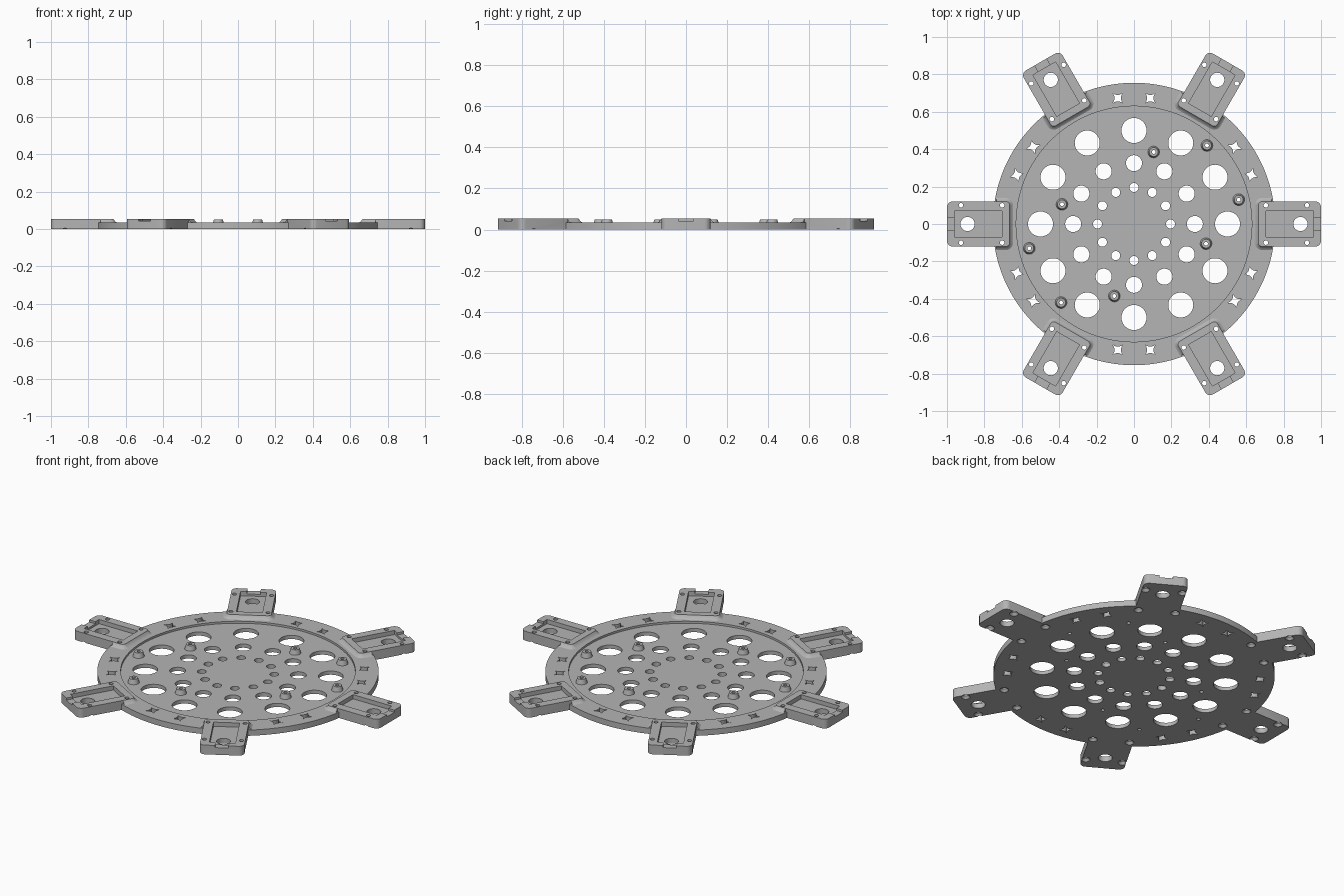
import bpy, bmesh
from math import sin, cos, pi, radians
from mathutils import Matrix, Vector

if "Cube" in bpy.data.objects:
    bpy.data.objects.remove(bpy.data.objects["Cube"])

DISC_R, RIM_R = 0.755, 0.63
FLOOR_Z, RIM_Z, ARM_Z = 0.022, 0.034, 0.055
ARM_ANGLES = [radians(60 * k) for k in range(6)]

grey = bpy.data.materials.new("grey plastic")
grey.use_nodes = True
grey.diffuse_color = (0.46, 0.46, 0.46, 1)
grey.node_tree.nodes["Principled BSDF"].inputs["Base Color"].default_value = grey.diffuse_color


def turn(angle):
    return Matrix.Rotation(angle, 4, 'Z')


def circle(r, n=32):
    return [(r * cos(2 * pi * i / n), r * sin(2 * pi * i / n)) for i in range(n)]


def rounded_rect(x0, x1, y, r0, r1, steps=6):
    """Rectangle with radius r0 on the low-x corners and r1 on the high-x ones."""
    pts = []
    corners = [(x1, y, r1, -1, -1), (x0, y, r0, 1, -1), (x0, -y, r0, 1, 1), (x1, -y, r1, -1, 1)]
    for q, (cx, cy, r, sx, sy) in enumerate(corners):
        for i in range(steps + 1):
            a = (q + i / steps) * pi / 2
            pts.append((cx + r * (sx + cos(a)), cy + r * (sy + sin(a))))
    return pts


def star(s, dip, steps=6):
    """Square with four inward-curving sides."""
    pts = []
    for q in range(4):
        for i in range(steps):
            t = 2 * i / steps - 1
            p = turn(q * pi / 2) @ Vector((s - dip * (1 - t * t), s * t, 0))
            pts.append((p.x, p.y))
    return pts


def loft(bm, rings, matrix=Matrix(), caps=True):
    """Skin a stack of (outline, height) rings into a solid."""
    loops = [[bm.verts.new(matrix @ Vector((x, y, z))) for x, y in pts] for pts, z in rings]
    for a, b in zip(loops, loops[1:]):
        for i in range(len(a)):
            j = (i + 1) % len(a)
            bm.faces.new((a[i], a[j], b[j], b[i]))
    if caps:
        bm.faces.new(loops[0][::-1])
        bm.faces.new(loops[-1])


def prism(bm, pts, z0, z1, matrix=Matrix()):
    loft(bm, [(pts, z0), (pts, z1)], matrix)


def make(name, bm):
    # merge zero-radius corner points, then build the object
    bmesh.ops.remove_doubles(bm, verts=bm.verts, dist=1e-6)
    mesh = bpy.data.meshes.new(name)
    bm.to_mesh(mesh)
    bm.free()
    mesh.materials.append(grey)
    obj = bpy.data.objects.new(name, mesh)
    bpy.context.collection.objects.link(obj)
    return obj


def cut(obj, cutters):
    for c in cutters:
        mod = obj.modifiers.new("cut", 'BOOLEAN')
        mod.operation, mod.solver, mod.object = 'DIFFERENCE', 'EXACT', c
    bpy.context.view_layer.update()
    done = obj.evaluated_get(bpy.context.evaluated_depsgraph_get())
    mesh = bpy.data.meshes.new_from_object(done)
    obj.modifiers.clear()
    obj.data = mesh


def smooth(obj):
    bpy.ops.object.select_all(action='DESELECT')
    obj.select_set(True)
    bpy.context.view_layer.objects.active = obj
    bpy.ops.object.shade_smooth_by_angle(angle=radians(30))


def pocket_cuts(bm, m=Matrix()):
    prism(bm, rounded_rect(0.705, 0.96, 0.07, 0, 0), 0.03, 0.1, m)


def arm_hole_cuts(bm, m=Matrix()):
    # cable notch, centre hole and countersunk screw holes
    prism(bm, rounded_rect(0.95, 1.05, 0.036, 0, 0), 0.042, 0.1, m)
    prism(bm, circle(0.038), -0.05, 0.08, m @ Matrix.Translation((0.89, 0, 0)))
    for x in (0.705, 0.925):
        for y in (-0.1, 0.1):
            loft(bm, [(circle(0.025, 20), -0.001), (circle(0.012, 20), 0.014),
                      (circle(0.012, 20), 0.1)], m @ Matrix.Translation((x, y, 0)))


# Standoff positions: four spots repeated on the opposite side
spots = [(s * x, s * y) for s in (1, -1)
         for x, y in ((0.105, 0.385), (0.39, 0.42), (0.56, 0.13), (0.385, -0.105))]

# Cutters for one arm and for the whole plate
arm_cutters, plate_cutters = [], []
for fn in (pocket_cuts, arm_hole_cuts):
    bm = bmesh.new()
    fn(bm)
    arm_cutters.append(make("arm_cutter", bm))
    bm = bmesh.new()
    for a in ARM_ANGLES:
        fn(bm, turn(a))
    if fn is arm_hole_cuts:
        for ring_r, hole_r in ((0.195, 0.024), (0.325, 0.043), (0.5, 0.067)):
            for k in range(12):
                prism(bm, circle(hole_r), -0.05, 0.1,
                      turn(k * pi / 6) @ Matrix.Translation((ring_r, 0, 0)))
        for a in ARM_ANGLES:
            for y in (-0.087, 0.087):
                prism(bm, star(0.027, 0.01), -0.05, 0.1,
                      turn(a + pi / 6) @ Matrix.Translation((0.673, y, 0)))
        for x, y in spots:
            prism(bm, circle(0.01, 20), -0.05, 0.1, Matrix.Translation((x, y, 0)))
    plate_cutters.append(make("plate_cutter", bm))

# Round plate with a raised rim
bm = bmesh.new()
loft(bm, [(circle(DISC_R, 128), 0), (circle(DISC_R, 128), RIM_Z),
          (circle(RIM_R, 128), RIM_Z), (circle(RIM_R, 128), FLOOR_Z)])
plate = make("round_plate", bm)
cut(plate, plate_cutters)
smooth(plate)

# Hollow tapered standoffs
bm = bmesh.new()
for x, y in spots:
    loft(bm, [(circle(r, 20), z) for r, z in
              ((0.032, 0.02), (0.024, 0.05), (0.01, 0.05), (0.01, 0.02))],
         Matrix.Translation((x, y, 0)), caps=False)
smooth(make("standoffs", bm))

# Mounting arm and the flared fillet where it meets the rim
bm = bmesh.new()
prism(bm, rounded_rect(0.665, 1.0, 0.12, 0.02, 0.03), 0, ARM_Z)
arm = make("mounting_arm", bm)

bm = bmesh.new()
loft(bm, [(rounded_rect(0.665 - o, 0.735, 0.12 + o, 0.02 + o, 0), z)
          for o, z in ((0.025, 0.031), (0.013, 0.037), (0.005, 0.045), (0, 0.053))])
fillet = make("arm_fillet", bm)

for part in (arm, fillet):
    cut(part, arm_cutters)
    smooth(part)
    for a in ARM_ANGLES[1:]:
        copy = part.copy()
        copy.rotation_euler.z = a
        bpy.context.collection.objects.link(copy)

# Remove the helpers
for c in arm_cutters + plate_cutters:
    bpy.data.objects.remove(c)
